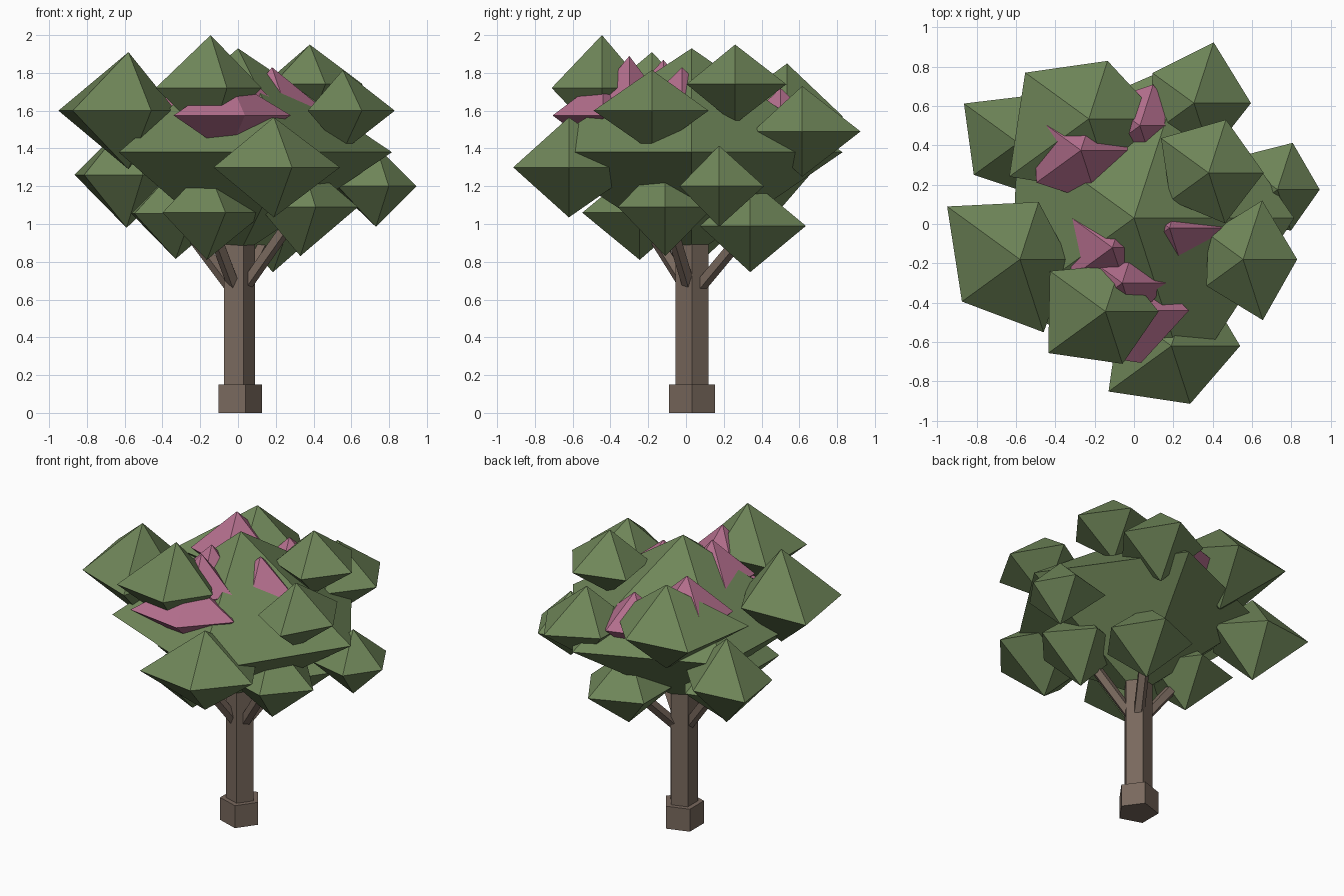
import bpy, bmesh
from math import cos, sin, tau
from mathutils import Vector


def material(name, rgb):
    m = bpy.data.materials.new(name)
    m.diffuse_color = (*rgb, 1)
    return m


BARK = material("bark", (0.19, 0.14, 0.11))
LEAF = material("leaf", (0.16, 0.24, 0.10))
BLOOM = material("blossom", (0.46, 0.16, 0.27))


def finish(name, bm, mat):
    bmesh.ops.recalc_face_normals(bm, faces=bm.faces)
    me = bpy.data.meshes.new(name)
    bm.to_mesh(me)
    bm.free()
    me.materials.append(mat)
    ob = bpy.data.objects.new(name, me)
    bpy.context.collection.objects.link(ob)
    return ob


def clump(name, centre, half, radii, mat):
    """Five-sided bipyramid with its own radius at each equator corner."""
    x, y, z = centre
    bm = bmesh.new()
    top = bm.verts.new((x, y, z + half))
    low = bm.verts.new((x, y, z - half))
    ring = [bm.verts.new((x + r * cos(i * tau / 5), y + r * sin(i * tau / 5), z))
            for i, r in enumerate(radii)]
    for i in range(5):
        a, b = ring[i], ring[(i + 1) % 5]
        bm.faces.new((a, b, top))
        bm.faces.new((b, a, low))
    finish(name, bm, mat)


def prism(name, start, end, r):
    """Five-sided post between two points."""
    start, end = Vector(start), Vector(end)
    d = end - start
    bm = bmesh.new()
    bmesh.ops.create_cone(bm, cap_ends=True, segments=5, radius1=r, radius2=r, depth=d.length)
    # put a corner on +x
    top = max(bm.verts, key=lambda v: v.co.y).co
    if abs(top.x) < 1e-4:
        bmesh.ops.rotate(bm, verts=bm.verts, matrix=Vector((0, 1, 0)).rotation_difference(
            Vector((1, 0, 0))).to_matrix())
    ob = finish(name, bm, BARK)
    ob.location = (start + end) / 2
    if abs(d.x) + abs(d.y) > 1e-6:
        ob.rotation_euler = d.to_track_quat('Z', 'Y').to_euler()


# trunk and foot
prism("trunk_foot", (0, 0.032, 0), (0, 0.032, 0.15), 0.127)
prism("trunk", (0, 0.032, 0.1), (0, 0.032, 1.0), 0.091)

# branches reaching into the lowest clumps
for i, tip in enumerate([(-0.165, -0.245, 1.06), (-0.33, 0.09, 1.06),
                         (0.33, -0.11, 1.09), (0.185, 0.34, 0.99)]):
    prism(f"branch_{i + 1}", (0, 0.032, 0.62), tip, 0.036)

# foliage: centre, half height, corner radii from +x anticlockwise
leaves = {
    "crown": ((0, 0.03, 1.38), 0.55, (0.815, 0.84, 0.73, 0.78, 0.88)),
    "left_upper": ((-0.58, -0.18, 1.60), 0.31, (0.25, 0.307, 0.458, 0.365, 0.39)),
    "front_upper": ((-0.145, -0.445, 1.72), 0.28, (0.27, 0.25, 0.35, 0.36, 0.28)),
    "right_upper": ((0.555, -0.18, 1.60), 0.215, (0.275, 0.315, 0.22, 0.23, 0.325)),
    "back_left_upper": ((-0.23, 0.535, 1.57), 0.28, (0.37, 0.31, 0.40, 0.50, 0.40)),
    "back_right_upper": ((0.38, 0.26, 1.74), 0.21, (0.28, 0.285, 0.30, 0.24, 0.27)),
    "back_right": ((0.305, 0.615, 1.49), 0.24, (0.29, 0.325, 0.26, 0.28, 0.275)),
    "front_right": ((0.19, -0.62, 1.30), 0.265, (0.35, 0.40, 0.32, 0.395, 0.31)),
    "left_lower": ((-0.59, 0.413, 1.26), 0.28, (0.30, 0.255, 0.34, 0.278, 0.28)),
    "right_lower": ((0.73, 0.175, 1.20), 0.215, (0.215, 0.25, 0.275, 0.25, 0.22)),
    "front_low": ((-0.165, -0.245, 1.06), 0.25, (0.305, 0.30, 0.28, 0.29, 0.32)),
    "left_low": ((-0.33, 0.09, 1.055), 0.24, (0.28, 0.28, 0.29, 0.27, 0.28)),
    "right_low": ((0.33, -0.11, 1.09), 0.26, (0.305, 0.27, 0.27, 0.27, 0.263)),
    "back_low": ((0.185, 0.34, 0.99), 0.245, (0.28, 0.31, 0.28, 0.28, 0.28)),
}
for name, (c, h, radii) in leaves.items():
    clump("leaf_" + name, c, h, radii, LEAF)

# blossom clumps poking out between the leaves
blooms = [
    ((-0.27, 0.375, 1.62), 0.24, (0.26, 0.24, 0.30, 0.28, 0.28)),
    ((-0.11, -0.12, 1.64), 0.23, (0.20, 0.20, 0.26, 0.26, 0.22)),
    ((-0.06, -0.30, 1.66), 0.23, (0.24, 0.18, 0.20, 0.20, 0.20)),
    ((0.18, -0.02, 1.61), 0.22, (0.27, 0.22, 0.22, 0.22, 0.24)),
    ((-0.05, -0.44, 1.575), 0.20, (0.33, 0.25, 0.28, 0.36, 0.28)),
    ((0.03, 0.50, 1.52), 0.20, (0.22, 0.22, 0.22, 0.22, 0.22)),
]
for i, (c, h, radii) in enumerate(blooms):
    clump(f"blossom_{i + 1}", c, h, radii, BLOOM)
